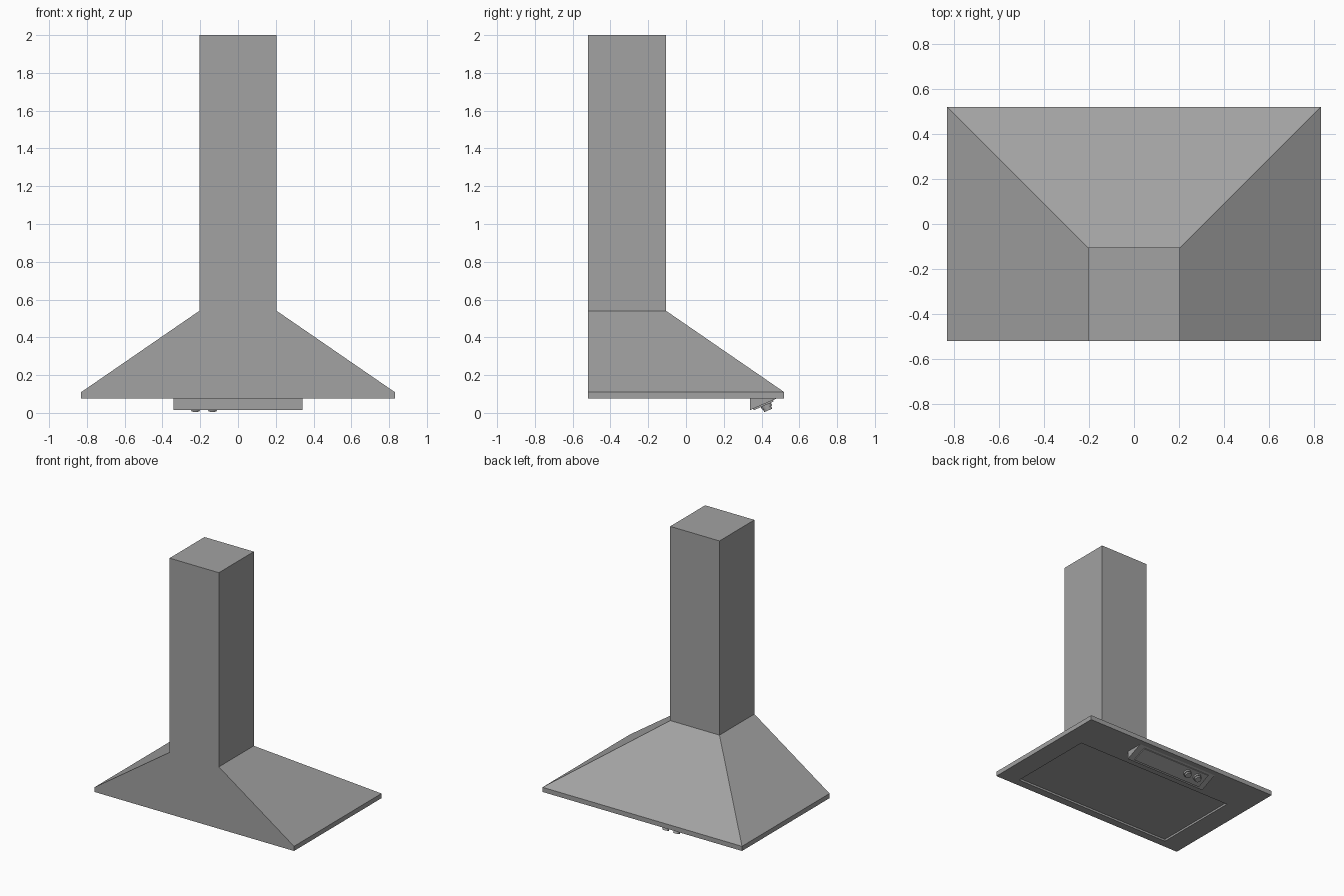
import bpy, bmesh, math
from mathutils import Matrix, Vector

cube = bpy.data.objects.get("Cube")
if cube:
    bpy.data.objects.remove(cube, do_unlink=True)

steel = bpy.data.materials.new("brushed steel grey")
steel.use_nodes = True
colour = (0.36, 0.36, 0.36, 1)
steel.diffuse_color = colour
steel.node_tree.nodes["Principled BSDF"].inputs["Base Color"].default_value = colour


def finish(name, bm):
    bmesh.ops.recalc_face_normals(bm, faces=bm.faces)
    mesh = bpy.data.meshes.new(name)
    bm.to_mesh(mesh)
    bm.free()
    mesh.materials.append(steel)
    obj = bpy.data.objects.new(name, mesh)
    bpy.context.collection.objects.link(obj)
    return obj


def loft(name, rings):
    """Skin a stack of equal-sized loops and cap both ends."""
    bm = bmesh.new()
    loops = [[bm.verts.new(p) for p in ring] for ring in rings]
    for a, b in zip(loops, loops[1:]):
        n = len(a)
        for i in range(n):
            bm.faces.new((a[i], a[(i + 1) % n], b[(i + 1) % n], b[i]))
    bm.faces.new(loops[0])
    bm.faces.new(loops[-1])
    return finish(name, bm)


def rect(half_x, y0, y1, z):
    return [(-half_x, y0, z), (half_x, y0, z), (half_x, y1, z), (-half_x, y1, z)]


# Hood and chimney: filter recess, underside, rim, sloped canopy, flue
WALL = -0.52
loft("hood_and_chimney", [
    rect(0.67, -0.46, 0.22, 0.09),
    rect(0.67, -0.46, 0.22, 0.075),
    rect(0.83, WALL, 0.52, 0.075),
    rect(0.83, WALL, 0.52, 0.11),
    rect(0.205, WALL, -0.105, 0.54),
    rect(0.205, WALL, -0.105, 2.0),
])

# Control housing: wedge hanging under the rear edge
low, high = Vector((0, 0.34, 0.015)), Vector((0, 0.477, 0.075))
profile = [low, high, Vector((0, 0.34, 0.075))]
loft("control_housing", [[p + Vector((x, 0, 0)) for p in profile]
                         for x in (-0.342, 0.342)])

# Local frame on the sloping face: x across, y up the slope, z outward
along = (high - low).normalized()
out = Vector((0, along.z, -along.y))
slope = Matrix((Vector((-1, 0, 0)), along, out)).transposed().to_4x4()
slope.translation = (low + high) / 2

# Control plate on the sloping face
bm = bmesh.new()
bmesh.ops.create_cube(bm, size=1, matrix=slope @ Matrix.Translation((0, 0, 0.004))
                      @ Matrix.Diagonal((0.59, 0.115, 0.009, 1)))
finish("control_plate", bm)


# Knobs: a wide collar with a narrower cap
def knob(name, x):
    bm = bmesh.new()
    for radius, bottom, top in ((0.029, 0.0, 0.024), (0.023, 0.02, 0.04)):
        place = slope @ Matrix.Translation((-x, 0.012, (bottom + top) / 2))
        bmesh.ops.create_cone(bm, cap_ends=True, segments=24, radius1=radius,
                              radius2=radius, depth=top - bottom, matrix=place)
    obj = finish(name, bm)
    bpy.ops.object.select_all(action="DESELECT")
    bpy.context.view_layer.objects.active = obj
    obj.select_set(True)
    bpy.ops.object.shade_smooth_by_angle(angle=math.radians(35))


knob("fan_knob", -0.225)
knob("light_knob", -0.135)
